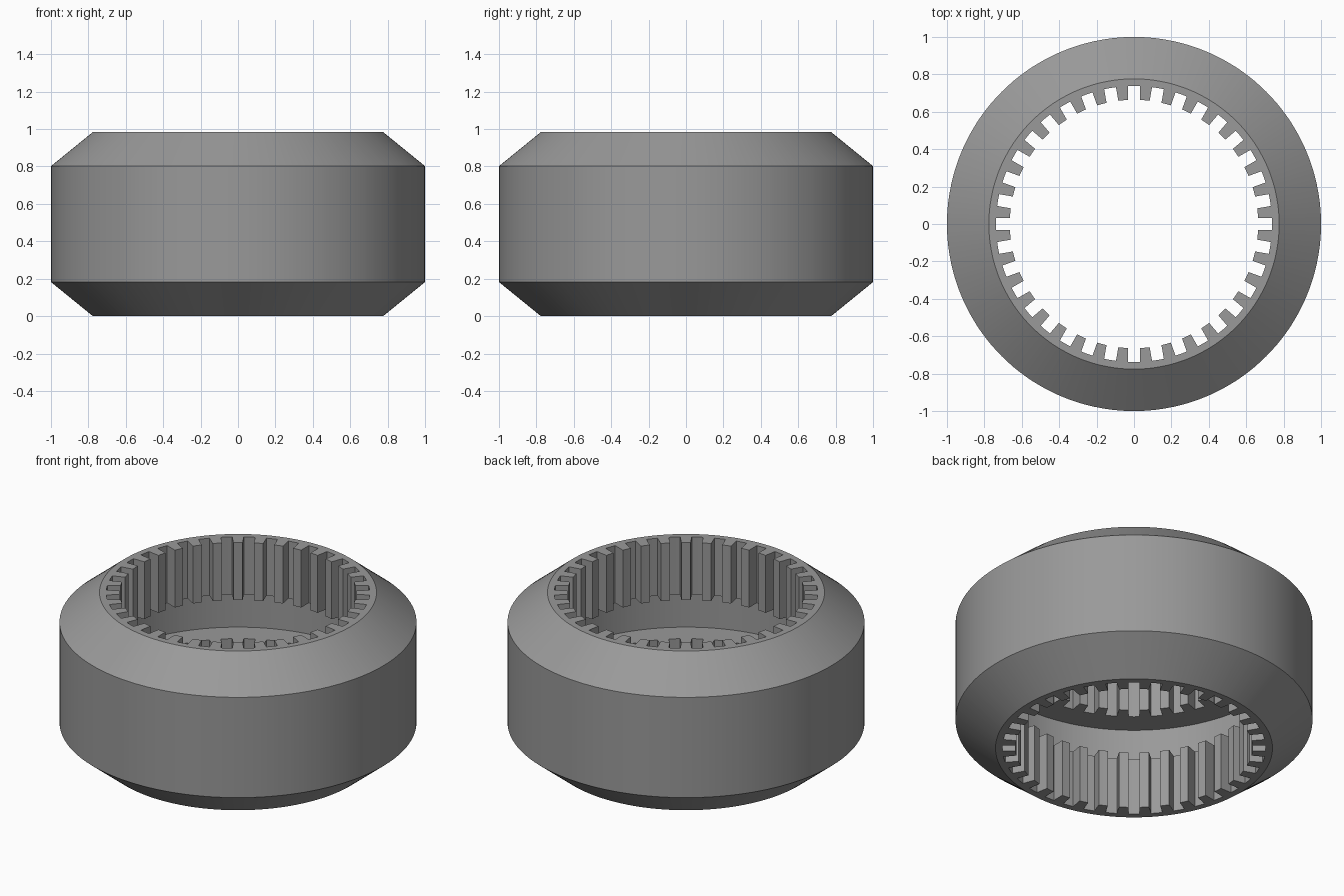
import bpy, bmesh, math

if "Cube" in bpy.data.objects:
    bpy.data.objects.remove(bpy.data.objects["Cube"])

TEETH = 36
H = 0.984            # total height
TIP, ROOT = 0.664, 0.738   # spline tip and root radii
HALF_SLOT = 0.032    # parallel-sided slots
SPLINE = 0.355       # length of each spline band

bm = bmesh.new()
root_a = math.degrees(math.asin(HALF_SLOT / ROOT))
tip_a = math.degrees(math.asin(HALF_SLOT / TIP))

# One pitch of a toothed section and the matching pitch of a round section
tooth = [(ROOT, -root_a), (ROOT, 0), (ROOT, root_a),
         (TIP, tip_a), (TIP, 5), (TIP, 10 - tip_a)]
plain_angles = [-root_a, 0, root_a, 3.4, 5, 6.6]


def ring(z, r=None):
    """Ring of vertices: round if r is given, toothed otherwise."""
    pitch = tooth if r is None else [(r, a) for a in plain_angles]
    verts = []
    for k in range(TEETH):
        for rad, a in pitch:
            t = math.radians(a + k * 360 / TEETH)
            verts.append(bm.verts.new((rad * math.cos(t), rad * math.sin(t), z)))
    return verts


# Closed section: outside going up, then the splined bore with its middle groove going down
rings = [ring(0, 0.776), ring(0.182, 1.0), ring(H - 0.182, 1.0), ring(H, 0.776),
         ring(H), ring(H - SPLINE), ring(H - SPLINE, 0.89),
         ring(SPLINE, 0.89), ring(SPLINE), ring(0)]
for a, b in zip(rings, rings[1:] + rings[:1]):
    n = len(a)
    for i in range(n):
        j = (i + 1) % n
        bm.faces.new((a[i], a[j], b[j], b[i]))
bmesh.ops.recalc_face_normals(bm, faces=bm.faces)

mesh = bpy.data.meshes.new("splined_sleeve")
bm.to_mesh(mesh)
bm.free()
sleeve = bpy.data.objects.new("splined_sleeve", mesh)
bpy.context.collection.objects.link(sleeve)

# Dark steel
steel = bpy.data.materials.new("dark_steel")
steel.diffuse_color = (0.32, 0.32, 0.32, 1)
steel.use_nodes = True
steel.node_tree.nodes["Principled BSDF"].inputs["Base Color"].default_value = steel.diffuse_color
mesh.materials.append(steel)

bpy.context.view_layer.objects.active = sleeve
sleeve.select_set(True)
bpy.ops.object.shade_smooth_by_angle(angle=math.radians(25))
